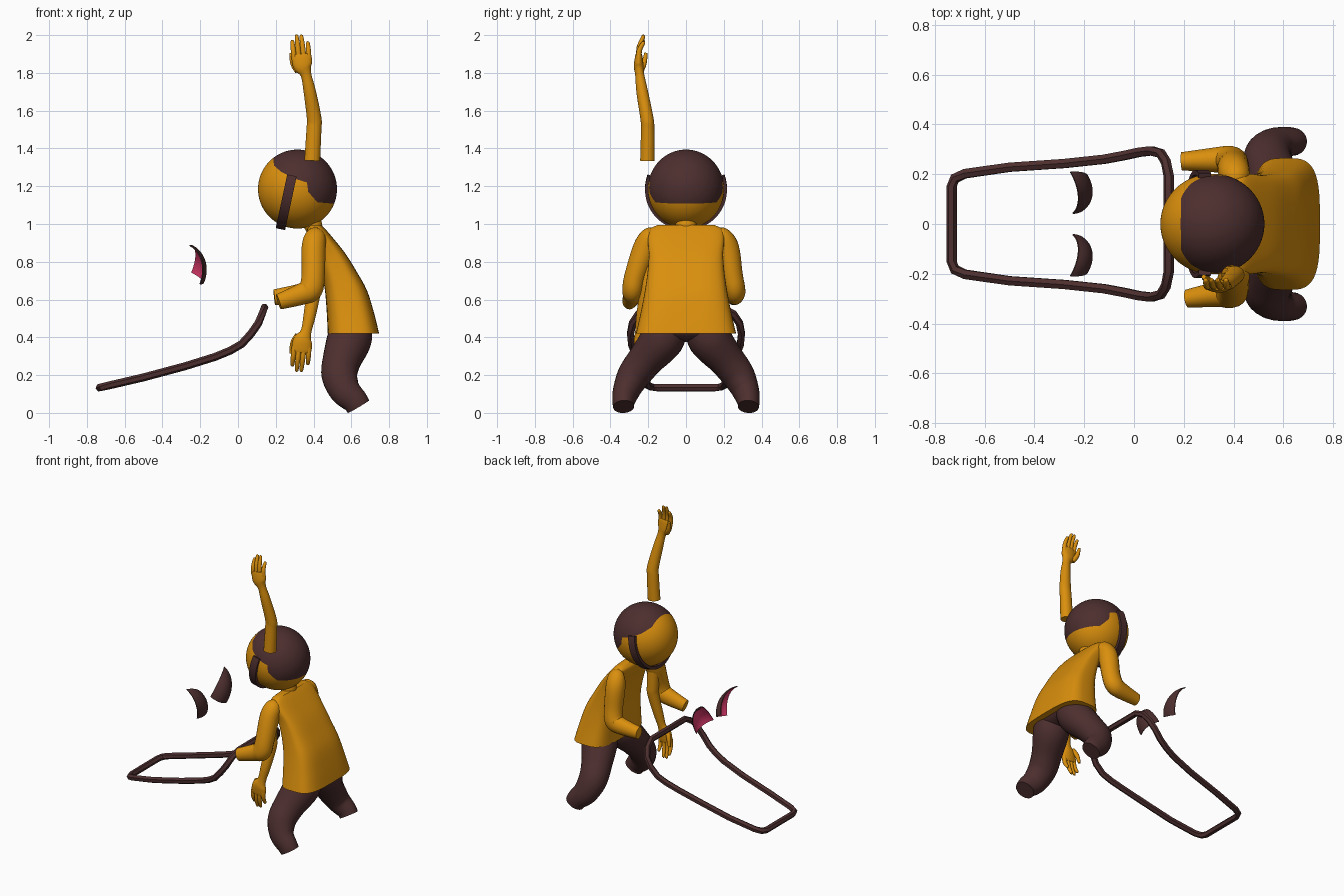
import bpy, bmesh, math
from mathutils import Vector, Matrix

cube = bpy.data.objects.get("Cube")
if cube:
    bpy.data.objects.remove(cube, do_unlink=True)


def material(name, rgb):
    m = bpy.data.materials.new(name)
    m.use_nodes = True
    m.diffuse_color = (*rgb, 1)
    m.node_tree.nodes["Principled BSDF"].inputs["Base Color"].default_value = (*rgb, 1)
    return m


GOLD = material("gold", (0.70, 0.275, 0.004))
BROWN = material("dark brown", (0.075, 0.028, 0.028))
PINK = material("pink", (0.76, 0.045, 0.16))
parts = []


def finish(name, bm, *mats):
    bmesh.ops.recalc_face_normals(bm, faces=bm.faces)
    me = bpy.data.meshes.new(name)
    bm.to_mesh(me)
    bm.free()
    for m in mats:
        me.materials.append(m)
    ob = bpy.data.objects.new(name, me)
    bpy.context.collection.objects.link(ob)
    parts.append(ob)
    return ob


def cut(bm, point, normal, clear=False):
    bmesh.ops.bisect_plane(bm, geom=bm.verts[:] + bm.edges[:] + bm.faces[:], dist=1e-5,
                           plane_co=point, plane_no=normal, clear_inner=clear)


def spline(keys, steps):
    """Catmull-Rom interpolation of equal-length tuples."""
    out = []
    for i in range(len(keys) - 1):
        a, b, c, d = (keys[max(0, min(len(keys) - 1, i + k))] for k in (-1, 0, 1, 2))
        for s in range(steps):
            t = s / steps
            out.append(tuple(
                q + 0.5 * t * (r - p + t * (2 * p - 5 * q + 4 * r - w + t * (3 * (q - r) + w - p)))
                for p, q, r, w in zip(a, b, c, d)))
    return out + [tuple(keys[-1])]


def loft(name, rings, mat, closed=False):
    bm = bmesh.new()
    loops = [[bm.verts.new(p) for p in ring] for ring in rings]
    n = len(loops[0])
    pairs = list(zip(loops, loops[1:]))
    if closed:
        pairs.append((loops[-1], loops[0]))
    else:
        bm.faces.new(loops[0])
        bm.faces.new(loops[-1])
    for a, b in pairs:
        for i in range(n):
            j = (i + 1) % n
            bm.faces.new((a[i], a[j], b[j], b[i]))
    return finish(name, bm, mat)


def tube(name, keys, mat, sides=20, steps=5, ref=(0, 1, 0), closed=False):
    """Keys are x, y, z, radius across ref, radius along ref."""
    pts = spline(keys, steps) if steps > 1 else keys
    n, ref, rings = len(pts), Vector(ref), []
    for i, p in enumerate(pts):
        before = pts[i - 1] if closed else pts[max(i - 1, 0)]
        after = pts[(i + 1) % n] if closed else pts[min(i + 1, n - 1)]
        t = (Vector(after[:3]) - Vector(before[:3])).normalized()
        u = ref.cross(t).normalized()
        v = t.cross(u)
        angles = [2 * math.pi * (k + 0.5) / sides for k in range(sides)]
        rings.append([Vector(p[:3]) + u * p[3] * math.cos(a) + v * p[4] * math.sin(a)
                      for a in angles])
    return loft(name, rings, mat, closed)


# Head, with the hair cut in along a stepped hairline
HAIRLINE = [(0.185, 1.40), (0.19, 1.31), (0.23, 1.275), (0.30, 1.24), (0.365, 1.22),
            (0.372, 1.17), (0.42, 1.115), (0.54, 1.105)]
SEGMENTS = list(zip(HAIRLINE, HAIRLINE[1:]))


def is_hair(p):
    for (x0, z0), (x1, z1) in SEGMENTS:
        if x0 <= p.x < x1:
            return p.z > z0 + (z1 - z0) * (p.x - x0) / (x1 - x0)
    return False


bm = bmesh.new()
bmesh.ops.create_uvsphere(bm, u_segments=96, v_segments=56, radius=0.209,
                          matrix=Matrix.Translation((0.315, 0, 1.185))
                          @ Matrix.Diagonal((1, 0.965, 1, 1)))
for (x0, z0), (x1, z1) in SEGMENTS:
    cut(bm, (x0, 0, z0), (z0 - z1, 0, x1 - x0))
for f in bm.faces:
    f.material_index = int(is_hair(f.calc_center_median()))
finish("head", bm, GOLD, BROWN)

# Strap running under the chin from ear to ear
down = Vector((-0.21, 0, -0.98)).normalized()
across = Vector((0, 1, 0))
strap = []
for i in range(33):
    a = math.radians(-20 + 220 * i / 32)
    p = Vector((0.27, 0, 1.185)) + 0.207 * (across * math.cos(a) + down * math.sin(a))
    strap.append((*p, 0.014, 0.036))
tube("chin_strap", strap, BROWN, sides=4, steps=1, ref=down.cross(across))

# Neck and shirt body
tube("neck", [(0.41, 0, 0.95, 0.04, 0.055), (0.395, 0, 1.0, 0.05, 0.055),
              (0.365, 0, 1.05, 0.055, 0.055)], GOLD)
SHIRT = [(0.42, 0.475, 0.747, 0.265), (0.53, 0.47, 0.720, 0.24), (0.65, 0.46, 0.682, 0.217),
         (0.75, 0.44, 0.627, 0.203), (0.84, 0.415, 0.571, 0.197), (0.92, 0.38, 0.508, 0.203),
         (0.97, 0.365, 0.465, 0.195), (0.995, 0.385, 0.44, 0.15)]


def rounded(c, power=0.58):
    return math.copysign(abs(c) ** power, c)


rings = []
for z, x0, x1, hy in spline(SHIRT, 4):
    angles = [2 * math.pi * k / 48 for k in range(48)]
    rings.append([((x0 + x1) / 2 + (x1 - x0) / 2 * rounded(math.cos(a)),
                   hy * rounded(math.sin(a)), z) for a in angles])
loft("shirt", rings, GOLD)

# Bent sleeves
for name, s, elbow, end in (("left_sleeve", -1, 0.282, (0.215, -0.30, 0.588)),
                            ("right_sleeve", 1, 0.258, (0.192, 0.252, 0.612))):
    tube(name, [(0.415, s * 0.16, 0.955, 0.03, 0.025), (0.41, s * 0.19, 0.935, 0.055, 0.05),
                (0.40, s * 0.218, 0.87, 0.064, 0.064),
                (0.398, s * (elbow - 0.015), 0.73, 0.062, 0.058),
                (0.385, s * elbow, 0.655, 0.064, 0.056),
                (0.34, s * elbow, 0.63, 0.058, 0.052),
                (*end, 0.042, 0.037)], GOLD)

# Trousers
tube("trouser_seat", [(0.595, y, 0.44, 0.065, 0.115) for y in (-0.14, 0, 0.14)], BROWN,
     ref=(1, 0, 0))
for name, s in (("left_leg", -1), ("right_leg", 1)):
    tube(name, [(0.61, s * 0.09, 0.47, 0.10, 0.10), (0.59, s * 0.125, 0.39, 0.118, 0.115),
                (0.55, s * 0.215, 0.28, 0.102, 0.095), (0.537, s * 0.275, 0.20, 0.095, 0.088),
                (0.565, s * 0.315, 0.12, 0.083, 0.072), (0.617, s * 0.33, 0.065, 0.07, 0.06),
                (0.638, s * 0.33, 0.033, 0.066, 0.056)], BROWN, sides=24)


# Bare arms: one raised, the other its mirror image below
def bare_arm(prefix, flip):
    def put(keys):
        return [(x, y, 2.22 - z if flip else z, a, b) for x, y, z, a, b in keys]

    tube(prefix + "_arm", put([(0.393, -0.204, 1.335, 0.042, 0.039),
                               (0.402, -0.203, 1.50, 0.04, 0.036),
                               (0.403, -0.207, 1.56, 0.039, 0.035),
                               (0.38, -0.232, 1.70, 0.033, 0.031),
                               (0.36, -0.245, 1.79, 0.029, 0.024),
                               (0.343, -0.25, 1.835, 0.05, 0.026),
                               (0.337, -0.25, 1.88, 0.054, 0.021),
                               (0.335, -0.25, 1.90, 0.048, 0.016)]), GOLD)
    for i, (x, tip_x, top) in enumerate(((0.297, 0.288, 1.965), (0.323, 0.311, 1.992),
                                         (0.349, 0.336, 1.992), (0.375, 0.37, 1.958))):
        mid = (1.88 + top) / 2
        tube(f"{prefix}_finger_{i + 1}",
             put([(x, -0.25, 1.87, 0.015, 0.016), ((x + tip_x) / 2, -0.247, mid, 0.014, 0.014),
                  (tip_x, -0.226, top, 0.01, 0.01), (tip_x, -0.222, top + 0.008, 0.004, 0.004)]),
             GOLD, sides=10, steps=3)
    tube(prefix + "_thumb", put([(0.315, -0.24, 1.81, 0.016, 0.016),
                                 (0.292, -0.222, 1.85, 0.016, 0.014),
                                 (0.28, -0.212, 1.905, 0.009, 0.009)]),
         GOLD, sides=10, steps=3)


bare_arm("raised", False)
bare_arm("lowered", True)

# Bent loop frame, mirrored across its centre line
HALF = [(-0.733, 0.15, 0.133), (-0.72, 0.183, 0.137), (-0.68, 0.202, 0.146),
        (-0.5, 0.228, 0.188), (-0.28, 0.243, 0.247), (-0.12, 0.26, 0.297),
        (-0.04, 0.275, 0.33), (0.02, 0.288, 0.365), (0.07, 0.294, 0.42),
        (0.108, 0.283, 0.475), (0.128, 0.25, 0.525), (0.14, 0.19, 0.558)]
ring = HALF + [(x, -y, z) for x, y, z in reversed(HALF)]
tube("loop_frame", [(*p, 0.021, 0.021) for p in ring], BROWN, sides=6, steps=1,
     ref=(-0.6, 0, 0.8), closed=True)

# Pair of floating three-cornered shells, pink inside
for name, s in (("left_shell", -1), ("right_shell", 1)):
    centre, *corners = (Vector((x, s * y, z)) for x, y, z in (
        (-0.318, 0.162, 0.739), (-0.255, 0.21, 0.89), (-0.20, 0.17, 0.68), (-0.245, 0.04, 0.743)))
    bm = bmesh.new()
    bmesh.ops.create_uvsphere(bm, u_segments=48, v_segments=24, radius=1)
    for normal in ((1, 0, 0), (0, 1, 0), (0, 0, 1)):
        cut(bm, (0, 0, 0), normal, clear=True)
    for v in bm.verts:
        v.co = centre + sum((k * (c - centre) for k, c in zip(v.co, corners)), Vector())
    # an even inner skin just inside the outer one
    inner = bmesh.ops.duplicate(bm, geom=bm.faces[:])["geom"]
    skin = [g for g in inner if isinstance(g, bmesh.types.BMFace)]
    for v in {v for f in skin for v in f.verts}:
        v.co = v.co.lerp(centre, 0.04)
    for f in skin:
        f.material_index = 1
    rims = [e for e in bm.edges if e.is_boundary]
    bmesh.ops.bridge_loops(bm, edges=rims)
    finish(name, bm, BROWN, PINK)

# Smooth shading with sharp edges kept
bpy.ops.object.select_all(action="DESELECT")
for ob in parts:
    ob.select_set(True)
bpy.context.view_layer.objects.active = parts[0]
bpy.ops.object.shade_smooth_by_angle(angle=math.radians(40))
